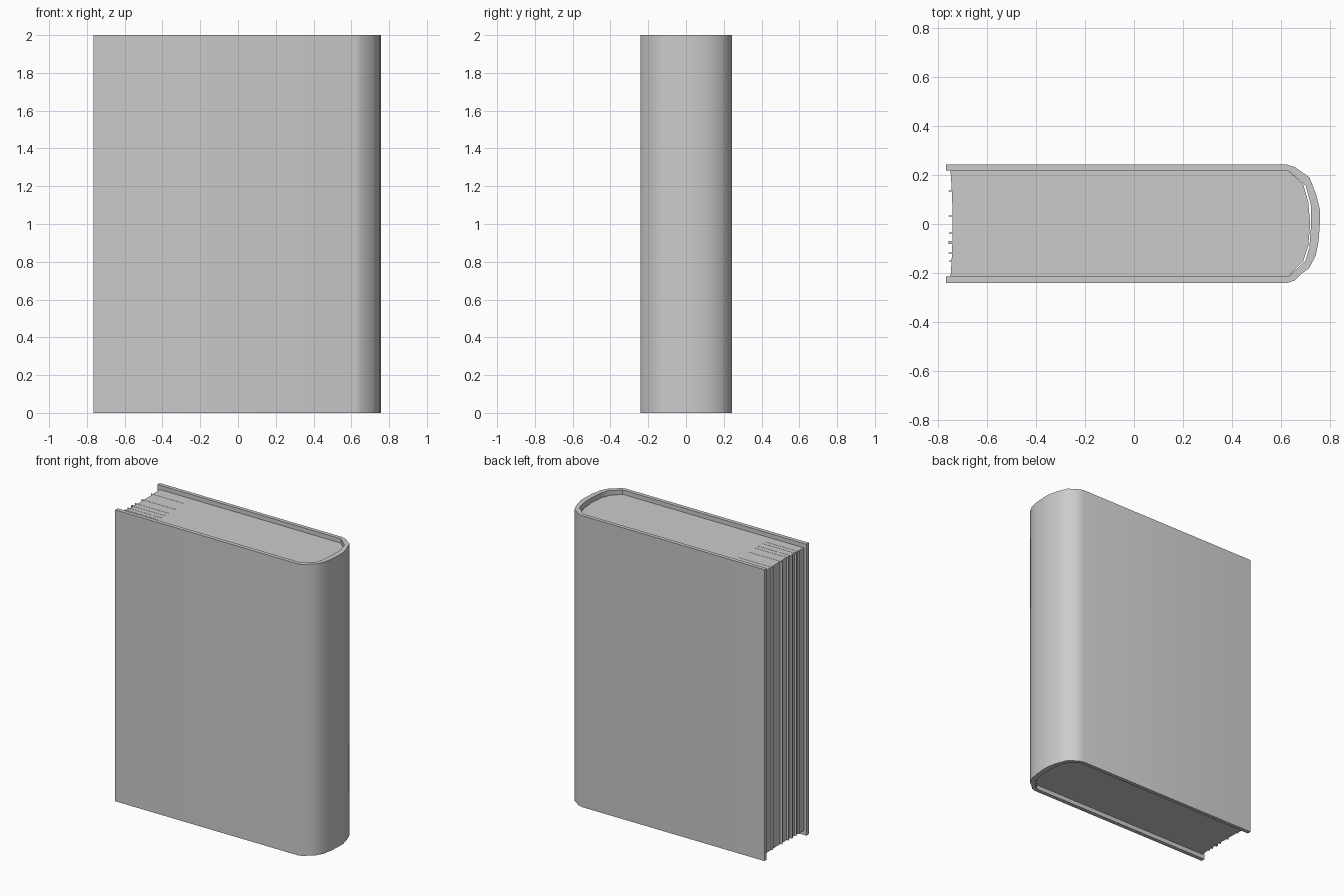
import bpy, bmesh, math, random

random.seed(4)
cube = bpy.data.objects.get("Cube")
if cube:
    bpy.data.objects.remove(cube, do_unlink=True)

grey = bpy.data.materials.new("plain grey")
grey.use_nodes = True
colour = (0.6, 0.6, 0.6, 1)
grey.diffuse_color = colour
grey.node_tree.nodes["Principled BSDF"].inputs["Base Color"].default_value = colour


def extrude(name, outline, z0, z1):
    """Raise a flat (x, y) outline into a capped prism."""
    bm = bmesh.new()
    face = bm.faces.new([bm.verts.new((x, y, z0)) for x, y in outline])
    top = bmesh.ops.extrude_face_region(bm, geom=[face])
    verts = [v for v in top["geom"] if isinstance(v, bmesh.types.BMVert)]
    bmesh.ops.translate(bm, verts=verts, vec=(0, 0, z1 - z0))
    bmesh.ops.recalc_face_normals(bm, faces=bm.faces)
    mesh = bpy.data.meshes.new(name)
    bm.to_mesh(mesh)
    bm.free()
    mesh.materials.append(grey)
    obj = bpy.data.objects.new(name, mesh)
    bpy.context.collection.objects.link(obj)
    return obj


# Hardback cover: two boards joined by a rounded spine
outer = [(-0.765, 0.243), (0.62, 0.243), (0.655, 0.232), (0.715, 0.19), (0.742, 0.12),
         (0.757, 0.06), (0.758, 0.01), (0.752, -0.07), (0.74, -0.13), (0.712, -0.182),
         (0.685, -0.2), (0.655, -0.23), (0.625, -0.24), (-0.765, -0.24)]
inner = [(-0.765, -0.213), (0.63, -0.213), (0.698, -0.15), (0.714, -0.1), (0.722, 0),
         (0.72, 0.08), (0.7, 0.155), (0.63, 0.217), (-0.765, 0.217)]
cover = extrude("cover", outer + inner, 0, 2)

# Page block with a hollow fore edge and a rounded back
top_z, base_z = 1.97, 0.03
fore_edge = [(-0.739 - 0.008 * (y / 0.21) ** 2, y)
             for y in (-0.214, -0.14, -0.07, 0, 0.07, 0.14, 0.218)]
back = [(0.628, 0.218), (0.69, 0.16), (0.71, 0.09), (0.718, 0), (0.71, -0.09),
        (0.69, -0.15), (0.628, -0.214)]
extrude("page_block", fore_edge + back, base_z, top_z)

# Loose sheets standing proud of the fore edge
for i, y in enumerate((0.135, 0.033, -0.037, -0.075, -0.118, -0.15)):
    x = -0.757 + random.uniform(0, 0.006)
    t = 0.006 if i == 3 else 0.002
    extrude("loose_sheet_%d" % (i + 1),
            [(x, y - t), (-0.5, y - t), (-0.5, y + t), (x, y + t)],
            base_z + 0.002, top_z + 0.001)

# Rounded spine shading
bpy.ops.object.select_all(action="DESELECT")
cover.select_set(True)
bpy.context.view_layer.objects.active = cover
bpy.ops.object.shade_smooth_by_angle(angle=math.radians(40))
